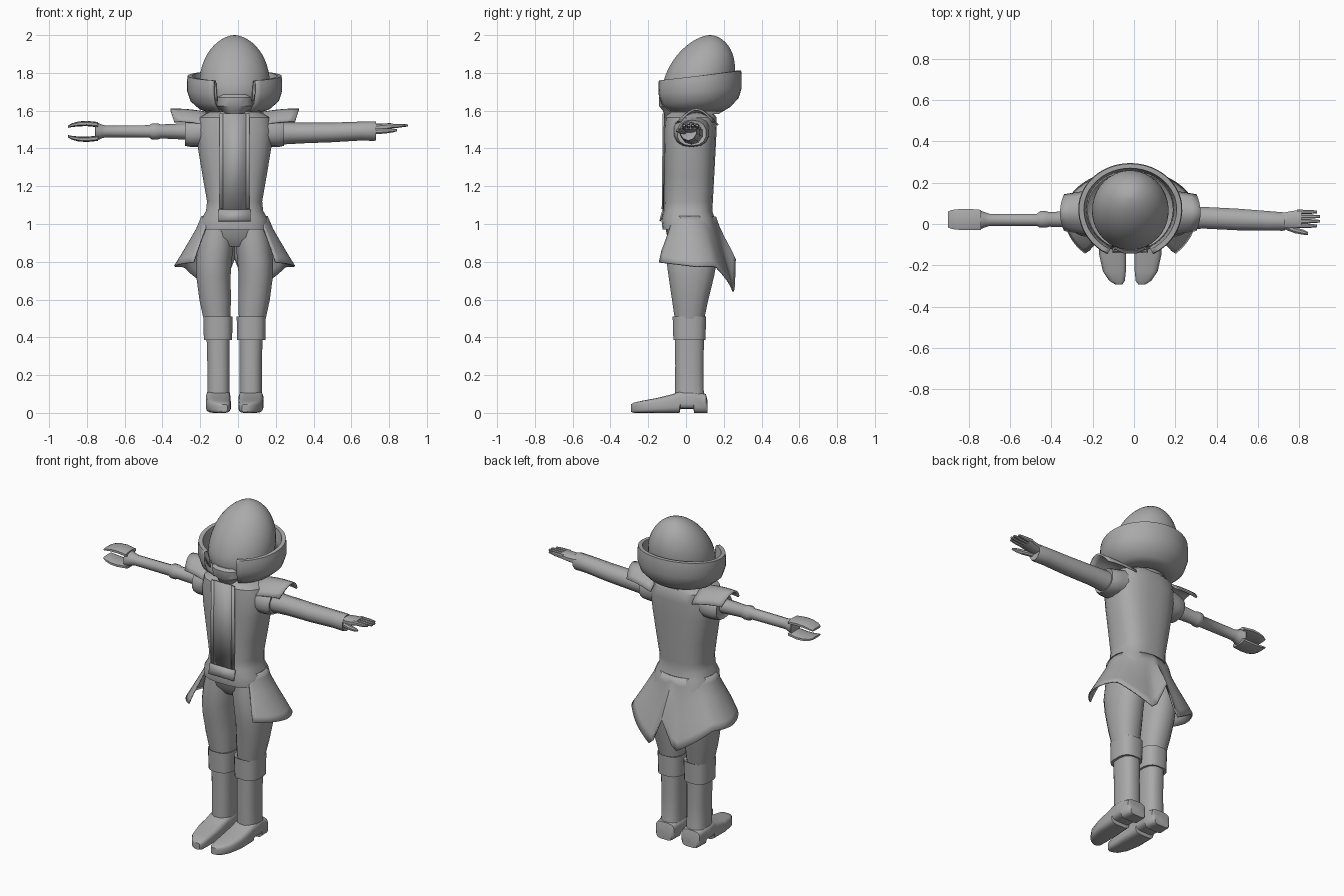
import bpy, bmesh, math
from math import sin, cos, pi, radians

CX = -0.018  # body centre line
mat = bpy.data.materials.new("plain_grey")
mat.diffuse_color = (0.4, 0.4, 0.4, 1)


def finish(name, bm, thick=0.0):
    bmesh.ops.recalc_face_normals(bm, faces=bm.faces)
    me = bpy.data.meshes.new(name)
    bm.to_mesh(me)
    bm.free()
    ob = bpy.data.objects.new(name, me)
    bpy.context.collection.objects.link(ob)
    me.materials.append(mat)
    if thick:
        m = ob.modifiers.new("thickness", 'SOLIDIFY')
        m.thickness = thick
        m.offset = 0
    return ob


def grid(bm, rows, close=False):
    vs = [[bm.verts.new(p) for p in r] for r in rows]
    n = len(rows[0])
    for a, b in zip(vs, vs[1:]):
        for i in range(n if close else n - 1):
            j = (i + 1) % n
            bm.faces.new((a[i], a[j], b[j], b[i]))
    return vs


def loft(name, axis, secs, n=16, p=2.0):
    """Sections: (position, centre a, centre b, radius a, radius b)."""
    def pt(s, t):
        c, d = cos(t), sin(t)
        a = s[1] + s[3] * math.copysign(abs(c) ** (2 / p), c)
        b = s[2] + s[4] * math.copysign(abs(d) ** (2 / p), d)
        return {'x': (s[0], a, b), 'y': (a, s[0], b), 'z': (a, b, s[0])}[axis]
    bm = bmesh.new()
    vs = grid(bm, [[pt(s, 2 * pi * (i + .5) / n) for i in range(n)] for s in secs], True)
    bm.faces.new(vs[0])
    bm.faces.new(vs[-1])
    return finish(name, bm)


def sheet(name, f, nu, nv, thick):
    bm = bmesh.new()
    grid(bm, [[f(i / nu, j / nv) for i in range(nu + 1)] for j in range(nv + 1)])
    return finish(name, bm, thick)


def lerp(table, t):
    k = t * (len(table) - 1)
    i = min(int(k), len(table) - 2)
    return [a + (b - a) * (k - i) for a, b in zip(table[i], table[i + 1])]


# Egg-shaped head leaning back
head = []
for i in range(25):
    a = radians(-88 + 176 * i / 24)
    dz = sin(a) * (0.25 if a > 0 else 0.17)
    r = 0.186 * cos(a) ** (1.12 if a > 0 else 0.9)
    head.append((1.75 + dz, CX, 0.065 + 0.25 * dz, r, r))
loft("head", 'z', head, 36)

# Chin guard and neck
loft("chin_guard", 'z', [(1.565, CX, -.01, .045, .1), (1.6, CX, -.005, .07, .12),
                         (1.625, CX, 0, .10, .145), (1.67, CX, 0, .105, .145),
                         (1.685, CX, 0, .095, .13)], 16, 2.6)
loft("neck", 'z', [(1.53, CX, .04, .13, .1), (1.62, CX, .05, .12, .11)])

# Bowl collar, open at the front
COLLAR = [(.45, 1.585, 0), (.74, 1.598, .025), (.93, 1.635, .035), (1, 1.69, .03),
          (1, 1.735, .05), (.99, 1.755, .055), (.91, 1.755, .055), (.87, 1.70, .05),
          (.84, 1.65, .04)]


def collar(u, v):
    s, z, rise = COLLAR[round(v * 8)]
    t = radians(26 + 308 * u)
    c = (1 - cos(t)) / 2
    ry = 0.24 if cos(t) > 0 else 0.22
    return (CX + .249 * s * sin(t), .072 - ry * s * cos(t), z + rise * c)


sheet("collar", collar, 40, 8, 0.006)

# Jacket body
loft("jacket", 'z', [(.97, CX, .02, .185, .145), (1.03, CX, .01, .175, .142),
                     (1.07, CX, .01, .152, .13), (1.12, CX, .013, .147, .13),
                     (1.25, CX, .017, .170, .133), (1.4, CX, .02, .195, .138),
                     (1.5, CX, .023, .205, .14), (1.565, CX, .025, .19, .137),
                     (1.595, CX, .03, .13, .11)], 24, 2.7)
loft("pelvis", 'z', [(.88, CX, .03, .10, .09), (.93, CX, .025, .165, .125),
                     (1.0, CX, .02, .175, .135)], 20, 2.4)

# Front panel, button edges and lower flap
def panel(name, x, w, z0, z1, y0, y1):
    bm = bmesh.new()
    grid(bm, [[(x - w, y, z), (x + w, y, z)] for z, y in ((z0, y0), ((z0 + z1) / 2, (y0 + y1) / 2), (z1, y1))])
    return finish(name, bm, 0.009)


for s in (-1, 1):
    panel("jacket_edge", CX + s * .07, .009, 1.08, 1.585, -.124, -.119)
panel("front_panel", CX, .062, 1.07, 1.585, -.121, -.116)
panel("front_flap", CX, .085, 1.015, 1.075, -.137, -.121)

# Coat skirt: open front, V notch at the back
SKIRT = [(.172, .138, .140), (.200, .165, .152), (.238, .20, .172), (.277, .235, .195),
         (.318, .255, .215)]


def skirt(u, v):
    rx, rf, rb = lerp(SKIRT, v)
    t0 = 52 - 9 * v
    t = radians(t0 + (360 - 2 * t0) * u)
    d = abs(u - .5)
    drop = .14 * max(0, 1 - abs(d - .055) / .16)
    notch = .13 * max(0, 1 - d / .05)
    low = .775 - drop + notch + .03 * max(0, cos(t))
    z = 1.04 + (low - 1.04) * v
    ry = rf if cos(t) > 0 else rb
    return (CX + rx * sin(t), .015 + .03 * v - ry * cos(t), z)


sheet("coat_skirt", skirt, 48, 8, 0.008)

for s in (-1, 1):
    X = lambda o: CX + s * o
    # Trouser leg, boot and cuff
    loft("trouser_leg", 'z', [(.97, X(.09), .025, .088, .125), (.9, X(.098), .03, .095, .135),
                              (.8, X(.110), .03, .096, .135), (.72, X(.112), .028, .092, .122),
                              (.6, X(.103), .022, .085, .098), (.48, X(.092), .018, .07, .076)], 16, 2.3)
    loft("boot_cuff", 'z', [(.385, X(.088), .018, .076, .086), (.51, X(.088), .018, .078, .09),
                            (.505, X(.088), .018, .07, .08)], 16, 2.8)
    loft("boot_shaft", 'z', [(.06, X(.087), .025, .063, .082), (.12, X(.085), .018, .06, .077),
                             (.25, X(.085), .018, .06, .076), (.4, X(.087), .018, .062, .078)], 16, 2.6)
    # Shoe: height runs from sole to top at each station
    shoe = []
    for y, ox, z0, z1, w in ((.115, .087, 0, .06, .05), (.105, .087, 0, .10, .062),
                             (.043, .087, 0, .115, .066), (.04, .087, .02, .115, .066),
                             (-.03, .087, .02, .115, .066), (-.034, .087, 0, .115, .066),
                             (-.07, .087, 0, .10, .066), (-.15, .085, 0, .08, .066),
                             (-.23, .077, 0, .065, .056), (-.275, .064, 0, .055, .038),
                             (-.292, .056, .005, .045, .018)):
        shoe.append((y, X(ox), (z0 + z1) / 2, w, (z1 - z0) / 2))
    loft("shoe", 'y', shoe, 16, 4)

    # Upper sleeve and shoulder plate
    loft("upper_sleeve", 'x', [(X(.13), .03, 1.50, .10, .085), (X(.20), .03, 1.485, .095, .078),
                               (X(.235), .03, 1.482, .09, .074), (X(.262), .03, 1.482, .078, .068),
                               (X(.255), .03, 1.482, .06, .05)], 14, 2.3)

    def plate(u, v):
        k = 2 * u - 1
        w = .115 - .03 * v
        z = 1.588 + .018 * sin(pi * min(1, v * 1.2) / 2) - .065 * k * k
        return (X(.14 + .2 * v - .02 * k * k * v), .055 + w * k, z)

    sheet("shoulder_plate", plate, 10, 5, 0.01)

# Mechanical arm on the negative x side
loft("mechanical_arm", 'x', [(-.24, .025, 1.49, .045, .045), (-.41, .022, 1.49, .037, .037),
                             (-.425, .022, 1.49, .042, .043), (-.455, .022, 1.49, .042, .043),
                             (-.47, .02, 1.49, .031, .033), (-.70, .02, 1.49, .031, .031),
                             (-.72, .02, 1.49, .038, .036), (-.755, .02, 1.49, .052, .052),
                             (-.758, .02, 1.49, .05, .05)], 10)
for s in (-1, 1):
    Z = lambda o: 1.49 + s * o
    loft("claw_prong", 'x', [(-.74, .02, Z(.036), .05, .014), (-.80, .022, Z(.042), .053, .014),
                             (-.845, .022, Z(.040), .052, .013), (-.88, .022, Z(.033), .048, .010),
                             (-.901, .022, Z(.025), .04, .006)], 10, 3)

# Sleeved arm and hand on the positive x side
loft("long_sleeve", 'x', [(.22, .03, 1.48, .06, .06), (.34, .03, 1.482, .055, .055),
                          (.5, .022, 1.485, .055, .052), (.65, .015, 1.492, .05, .05),
                          (.72, .012, 1.492, .047, .052), (.73, .012, 1.492, .045, .05),
                          (.725, .012, 1.495, .035, .035)], 10)
loft("palm", 'x', [(.70, .015, 1.505, .035, .025), (.75, .02, 1.51, .042, .022),
                   (.81, .025, 1.518, .046, .016)], 10, 3)
for i in range(4):
    y = -.009 + .0225 * i
    tip = .885 + (.016 if i in (1, 2) else 0)
    loft("finger", 'x', [(.79, y, 1.518, .0115, .014), (.85, y, 1.52, .0108, .011),
                         (tip, y, 1.522, .007, .006)], 8, 2.5)
loft("thumb", 'x', [(.73, -.012, 1.49, .016, .016), (.78, -.03, 1.492, .016, .014),
                    (.82, -.04, 1.495, .013, .011), (.843, -.046, 1.497, .007, .006)], 8)

# Smooth surfaces with sharp edges kept
for ob in bpy.data.objects:
    ob.select_set(True)
    bpy.context.view_layer.objects.active = ob
bpy.ops.object.shade_smooth_by_angle(angle=radians(40))
